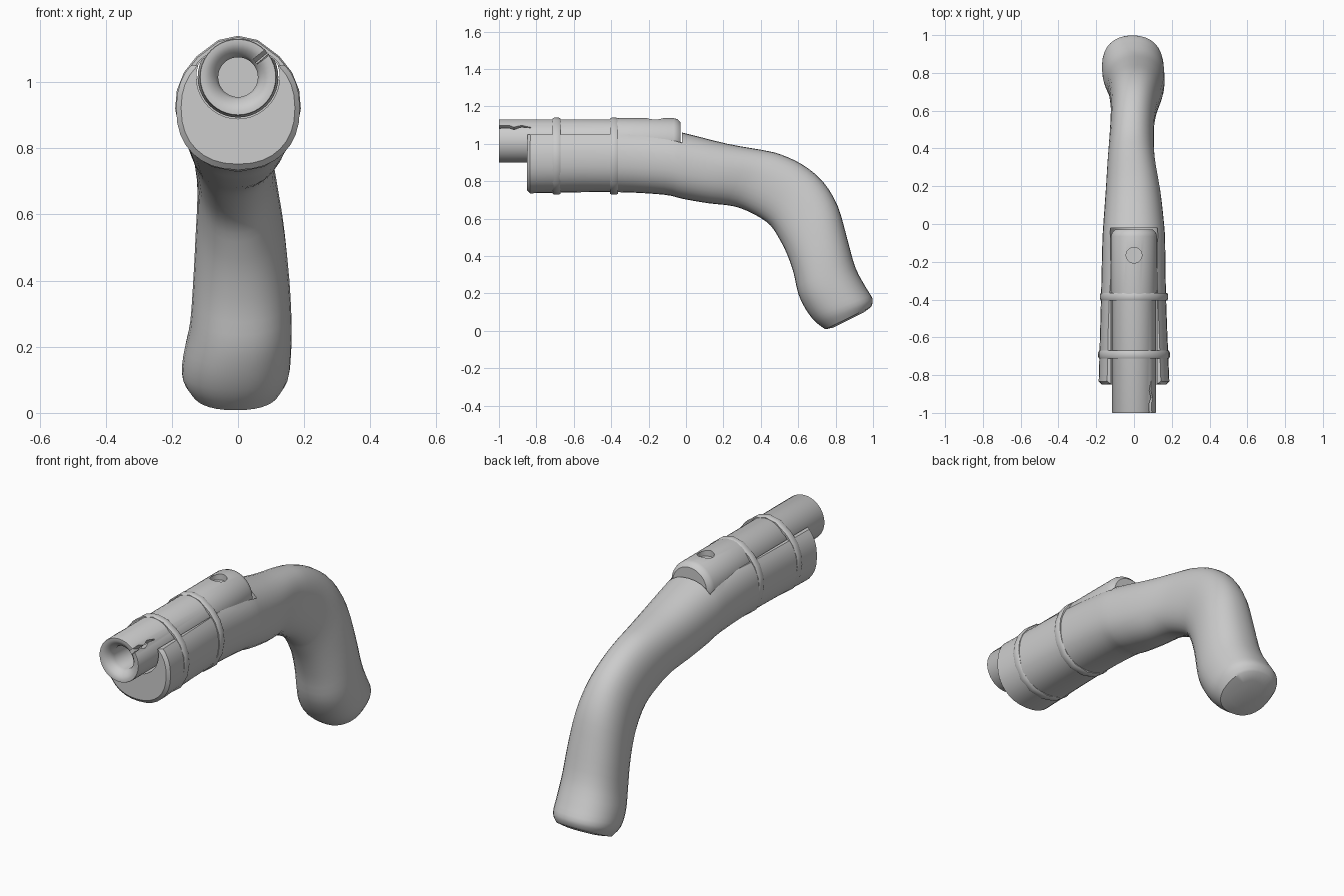
import bpy, bmesh, math
from mathutils import Vector

if "Cube" in bpy.data.objects:
    bpy.data.objects.remove(bpy.data.objects["Cube"])

AXIS_Z = 1.015          # barrel axis height


def make(name, rings, closed=False):
    """Skin a list of equal-length vertex rings; cap the ends unless closed."""
    bm = bmesh.new()
    vs = [[bm.verts.new(p) for p in r] for r in rings]
    n, m = len(rings[0]), len(rings)
    for i in range(m if closed else m - 1):
        a, b = vs[i], vs[(i + 1) % m]
        for j in range(n):
            k = (j + 1) % n
            bm.faces.new((a[j], a[k], b[k], b[j]))
    if not closed:
        bm.faces.new(vs[0])
        bm.faces.new(vs[-1])
    bmesh.ops.recalc_face_normals(bm, faces=bm.faces[:])
    me = bpy.data.meshes.new(name)
    bm.to_mesh(me)
    bm.free()
    ob = bpy.data.objects.new(name, me)
    bpy.context.collection.objects.link(ob)
    return ob


def activate(ob):
    bpy.ops.object.select_all(action='DESELECT')
    ob.select_set(True)
    bpy.context.view_layer.objects.active = ob


def cut(ob, cutter):
    cutter.hide_render = True
    mod = ob.modifiers.new("cut", 'BOOLEAN')
    mod.operation, mod.solver, mod.object = 'DIFFERENCE', 'EXACT', cutter
    activate(ob)
    bpy.ops.object.modifier_apply(modifier=mod.name)
    bpy.data.objects.remove(cutter)


def smooth(ob, deg=35):
    activate(ob)
    bpy.ops.object.shade_smooth_by_angle(angle=math.radians(deg))


def circle_y(r, y, n=40):
    return [(r * math.cos(2 * math.pi * i / n), y,
             AXIS_Z + r * math.sin(2 * math.pi * i / n)) for i in range(n)]


# Stock: sections given as top (y, z), bottom (y, z), left x, right x
SECTIONS = [
    (-.832, 1.105, -.835, .735, -.187, .187),
    (-.40, 1.100, -.40, .742, -.175, .170),
    (-.10, 1.075, -.12, .728, -.168, .165),
    (.00, 1.055, -.02, .706, -.163, .160),
    (.22, 1.000, .12, .682, -.150, .140),
    (.40, .968, .26, .665, -.140, .112),
    (.50, .945, .37, .620, -.132, .105),
    (.62, .890, .45, .565, -.125, .108),
    (.73, .800, .50, .490, -.123, .122),
    (.81, .670, .54, .410, -.128, .140),
    (.86, .500, .575, .310, -.135, .155),
    (.905, .340, .60, .200, -.145, .162),
    (.96, .235, .64, .115, -.165, .160),
    (.998, .170, .69, .050, -.168, .152),
    (.99, .128, .745, .008, -.140, .125),
]


def catmull(pts, steps):
    out = []
    for i in range(len(pts) - 1):
        p = [Vector(pts[min(max(i + k, 0), len(pts) - 1)]) for k in (-1, 0, 1, 2)]
        for s in range(steps):
            t = s / steps
            out.append(0.5 * (2 * p[1] + (p[2] - p[0]) * t
                              + (2 * p[0] - 5 * p[1] + 4 * p[2] - p[3]) * t * t
                              + (3 * p[1] - p[0] - 3 * p[2] + p[3]) * t ** 3))
    return out + [Vector(pts[-1])]


def section(s, n=32, e=2 / 2.25):
    ty, tz, by, bz, xl, xr = s
    ring = []
    for i in range(n):
        a = 2 * math.pi * i / n
        c = math.copysign(abs(math.cos(a)) ** e, math.cos(a))
        h = math.copysign(abs(math.sin(a)) ** e, math.sin(a))
        ring.append(((xl + xr) / 2 + c * (xr - xl) / 2,
                     (ty + by) / 2 + h * (ty - by) / 2,
                     (tz + bz) / 2 + h * (tz - bz) / 2))
    return ring


front_cap = (-.848, 1.09, -.85, .752, -.172, .172)
butt_cap = (.95, .098, .79, .018, -.08, .07)
stock = make("stock", [section(s) for s in
                       [front_cap] + catmull(SECTIONS, 3) + [butt_cap]])

# Barrel channel and flat rim cut into the stock
cut(stock, make("channel_cutter", [circle_y(.126, -1.2), circle_y(.126, -.022)]))
rim = [[(x, y, z) for x, z in ((-.3, 1.05), (.3, 1.05), (.3, 1.3), (-.3, 1.3))]
       for y in (-1.2, -.03)]
cut(stock, make("rim_cutter", rim))
smooth(stock, 40)

# Barrel: lathed profile (radius, y) from bore floor round the muzzle to breech
PROFILE = [(.060, -.80), (.060, -.955), (.068, -.975), (.085, -.992), (.100, -1.0),
           (.114, -1.0), (.116, -.995), (.116, -.40), (.122, -.36), (.122, -.065),
           (.116, -.045), (.100, -.03)]
barrel = make("barrel", [circle_y(r, y) for r, y in PROFILE])

# Touch hole in the top of the breech
hole = [[(.042 * math.cos(math.tau * i / 20), -.165 + .042 * math.sin(math.tau * i / 20), z)
         for i in range(20)] for z in (1.105, 1.3)]
cut(barrel, make("touch_hole_cutter", hole))

# Jagged crack running back from the muzzle: (y, sideways offset, half width)
CRACK = [(-1.02, 0, .011), (-.95, .004, .009), (-.92, -.009, .008),
         (-.88, .006, .006), (-.83, -.004, .002)]
ca, sa = math.cos(math.radians(40)), math.sin(math.radians(40))
crack_rings = []
for y, off, w in CRACK:
    crack_rings.append([(r * ca - t * sa, y, AXIS_Z + r * sa + t * ca)
                        for r, t in ((.07, off - w), (.2, off - w),
                                     (.2, off + w), (.07, off + w))])
cut(barrel, make("crack_cutter", crack_rings))
smooth(barrel, 35)

# Two straps wrapped around barrel and stock
HALF = [(0, 1.14), (.06, 1.127), (.125, 1.078), (.163, 1.03), (.185, .975), (.19, .92),
        (.178, .855), (.142, .788), (.08, .744), (0, .728)]
OUTLINE = HALF + [(-x, z) for x, z in HALF[-2:0:-1]]


def strap(name, y, sx, half=.021):
    def ring(k, dy):
        return [(x * sx * k, y + dy, .935 + (z - .935) * k) for x, z in OUTLINE]
    loops = [(.92, -half), (.975, -half), (1, -half * .55),
             (1, half * .55), (.975, half), (.92, half)]
    smooth(make(name, [ring(k, d) for k, d in loops], closed=True), 50)


strap("front_strap", -.692, 1.0)
strap("rear_strap", -.385, .95)
